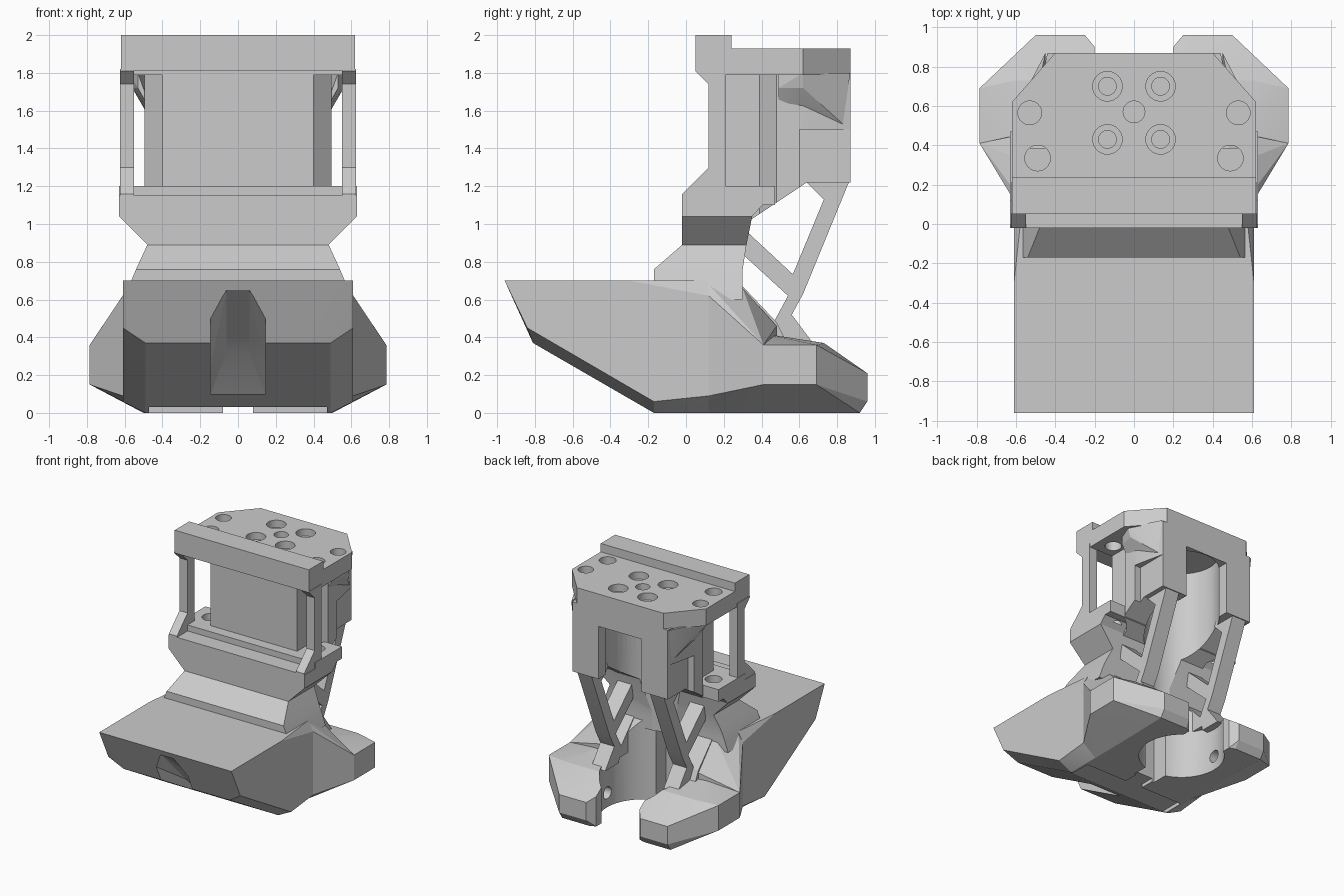
import bpy, bmesh, math
from mathutils import Vector

if "Cube" in bpy.data.objects:
    bpy.data.objects.remove(bpy.data.objects["Cube"])


def finish(bm, name):
    bmesh.ops.recalc_face_normals(bm, faces=bm.faces)
    me = bpy.data.meshes.new(name)
    bm.to_mesh(me)
    bm.free()
    ob = bpy.data.objects.new(name, me)
    bpy.context.collection.objects.link(ob)
    return ob


def prism(name, poly, axis, a, b):
    """Extrude a 2D polygon along axis from a to b."""
    bm = bmesh.new()
    place = {'x': lambda p, t: (t, p[0], p[1]),
             'y': lambda p, t: (p[0], t, p[1]),
             'z': lambda p, t: (p[0], p[1], t)}[axis]
    lo = [bm.verts.new(place(p, a)) for p in poly]
    hi = [bm.verts.new(place(p, b)) for p in poly]
    n = len(poly)
    bm.faces.new(lo)
    bm.faces.new(hi)
    for i in range(n):
        bm.faces.new((lo[i], lo[(i + 1) % n], hi[(i + 1) % n], hi[i]))
    return finish(bm, name)


def box(name, x0, x1, y0, y1, z0, z1):
    return prism(name, [(x0, y0), (x1, y0), (x1, y1), (x0, y1)], 'z', z0, z1)


def hull(name, pts, sides=(1, -1)):
    bm = bmesh.new()
    for s in sides:
        for x, y, z in pts:
            bm.verts.new((x * s, y, z))
    res = bmesh.ops.convex_hull(bm, input=bm.verts)
    junk = [v for v in res['geom_interior'] if isinstance(v, bmesh.types.BMVert)]
    bmesh.ops.delete(bm, geom=junk, context='VERTS')
    bmesh.ops.dissolve_limit(bm, angle_limit=0.01, verts=bm.verts, edges=bm.edges)
    return finish(bm, name)


def rod(p, q, r, n=32):
    """Cylinder from p to q, used as a drill."""
    p, q = Vector(p), Vector(q)
    bm = bmesh.new()
    bmesh.ops.create_cone(bm, cap_ends=True, segments=n, radius1=r, radius2=r, depth=(q - p).length)
    rot = (q - p).to_track_quat('Z', 'Y')
    for v in bm.verts:
        v.co = rot @ v.co + (p + q) / 2
    return finish(bm, 'drill')


def combine(ob, others, op='DIFFERENCE'):
    for c in others:
        m = ob.modifiers.new('b', 'BOOLEAN')
        m.operation, m.object, m.solver = op, c, 'EXACT'
        bpy.context.view_layer.objects.active = ob
        bpy.ops.object.modifier_apply(modifier=m.name)
        bpy.data.objects.remove(c)
    return ob


def both(poly):
    return poly + [(-x, y) for x, y in reversed(poly)]


CX, CY = 0.0, 0.57     # axis of the round bore

# Base: wedge nose plus two flared rear arms
base = hull('base', [
    (.61, -.96, .70), (.61, -.84, .45), (.49, -.81, .37), (.61, -.17, .06), (.49, -.17, 0),
    (.61, -.30, .70), (.56, -.17, .70), (.61, -.17, .62), (.61, .12, .62), (.565, .12, .70),
    (.61, .12, .09), (.49, .12, 0)])
arms = []
for s in (1, -1):
    arms.append(hull('arm_front', [
        (.1, .05, .68), (.1, .05, 0), (.57, .12, .68), (.61, .12, .62), (.61, .12, .09), (.49, .12, 0),
        (.5, .30, .66), (.1, .30, .66), (.46, .48, .46), (.1, .48, .46), (.785, .41, .36),
        (.785, .41, .15), (.49, .48, 0), (.1, .48, 0)], (s,)))
    arms.append(hull('arm_rear', [
        (.785, .41, .36), (.785, .41, .15), (.785, .69, .36), (.785, .69, .15), (.49, .41, 0),
        (.2, .41, 0), (.2, .41, .42), (.46, .41, .42), (.2, .73, .37), (.6, .73, .37),
        (.5, .96, .21), (.5, .96, .06), (.25, .96, .21), (.25, .96, .06), (.2, .90, .25),
        (.2, .90, 0), (.25, .92, 0), (.5, .92, 0)], (s,)))
combine(base, arms, 'UNION')
duct = hull('duct', [(.06, -1, .65), (.06, -.93, .65), (.145, -1, .52), (.145, -.9, .52),
                     (.145, -1, .10), (.145, -.32, .10), (.145, -.48, .25), (.06, -.52, .32)])
cuts = [duct, rod((CX, CY, -.1), (CX, CY, .9), .33, 48),
        box('gap', -.2, .2, .5, 1.1, -.1, .9),
        box('relief', -.47, .47, -.3, .0, -.1, .03),
        box('channel', -.08, .08, -.1, .5, -.1, .03)]
for s in (1, -1):
    cuts += [rod((s * .5, -.77, .55), (s * .5, -.77, .8), .06),
             rod((s * .125, -.70, .80), (s * .08, -.58, .42), .115),
             rod((s * .32, .08, -.1), (s * .32, .08, .12), .05),
             rod((s * .55, .57, .12), (s * .15, .57, .12), .05)]
combine(base, cuts)

# Neck: pinched waist between base and upper body
bm = bmesh.new()
prev = None
for z, w, f, b in [(.60, .60, -.17, .30), (.70, .565, -.17, .30), (.76, .54, -.17, .30),
                   (.89, .48, -.02, .32), (1.04, .63, -.02, .35), (1.15, .63, -.02, .45)]:
    ring = [bm.verts.new(c) for c in ((-w, f, z), (w, f, z), (w, b, z), (-w, b, z))]
    if prev:
        for i in range(4):
            bm.faces.new((prev[i], prev[(i + 1) % 4], ring[(i + 1) % 4], ring[i]))
    else:
        bm.faces.new(ring)
    prev = ring
bm.faces.new(prev)
neck = finish(bm, 'neck')
combine(neck, [box('shelf', -.63, .63, .12, .47, 1.1, 1.20)], 'UNION')
combine(neck, [rod((CX, CY, .5), (CX, CY, 1.5), .29, 48)]
        + [rod((s * .49, .335, 1.08), (s * .49, .335, 1.3), .065) for s in (1, -1)])

# Upper body: wall behind the fan bay, two rear legs around a round bore
upper = prism('upper_body', both([(.40, .21), (.40, .39), (.495, .48), (.495, .62), (.44, .87)]),
              'z', .95, 1.80)
combine(upper, [hull('shoulder', [
    (.53, .49, 1.80), (.53, .49, 1.72), (.58, .62, 1.80), (.56, .62, 1.72), (.45, .87, 1.80),
    (.45, .49, 1.58), (.45, .83, 1.53)], (s,)) for s in (1, -1)], 'UNION')
combine(upper, [
    prism('undercut', [(.25, .96), (.64, 1.22), (1, 1.22), (1, .8), (.25, .8)], 'x', -1, 1),
    rod((CX, CY, .5), (CX, CY, 1.79), .29, 48),
    box('rear_opening', -.2, .2, .57, 1.1, .5, 1.66)])
cuts = [rod((0, .75, 1.755), (0, 1, 1.755), .04)]
for s in (1, -1):
    cuts += [rod((s * .245, 0, z), (s * .245, 1, z), .042) for z in (1.24, 1.725)]
    cuts += [rod((s * .245, .78, 1.725), (s * .245, 1, 1.725), .06),
             rod((s * .32, .72, 1.45), (s * .32, 1, 1.45), .05)]
    # lower outer side of each leg is thinner
    cuts.append(prism('leg_trim', [(s * .44, .9), (s * .6, .9), (s * .6, 1.5), (s * .44, 1.5)],
                      'y', .60, 1))
combine(upper, cuts)

# Top plate with raised front lip and clipped rear corners
top = prism('top_plate', [(.05, 1.81), (.05, 2), (.24, 2), (.24, 1.93), (.87, 1.93), (.87, 1.79),
                          (.21, 1.79), (.21, 1.81)], 'x', -.62, .62)
cuts = [rod((0, CY, 1.5), (0, CY, 2.1), .055)]
for s in (1, -1):
    cuts.append(prism('corner', [(s * .62, .62), (s * .40, .87), (s * .40, .95), (s * .8, .95),
                                 (s * .8, .62)], 'z', 1.5, 2.1))
    cuts += [rod((s * .53, .565, 1.83), (s * .53, .565, 2.1), .06),
             rod((s * .49, .335, 1.5), (s * .49, .335, 2.1), .065),
             rod((s * .325, 0, 1.92), (s * .325, .17, 1.92), .055)]
    for y in (.43, .70):
        cuts += [rod((s * .135, y, 1.5), (s * .135, y, 2.1), .045),
                 rod((s * .135, y, 1.87), (s * .135, y, 2.1), .075)]
combine(top, cuts)

# Fan bay columns and the truss struts that carry the rear
for s, side in ((1, 'right'), (-1, 'left')):
    prism('column_' + side, [(.05, 1.82), (.05, 1.81), (.12, 1.74), (.12, 1.30), (-.02, 1.16), (-.02, 1.1),
                             (.21, 1.1), (.21, 1.82)], 'x', s * .55, s * .625)
    prism('rear_strut_' + side, [(.87, 1.26), (.87, 1.24), (.62, .63), (.56, .52), (.68, .36), (.5, .36),
                                 (.47, .49), (.54, .62), (.56, .72), (.73, 1.13), (.64, 1.22), (.66, 1.26)],
          'x', s * .27, s * .40)
    prism('diagonal_strut_' + side, [(.24, 1.0), (.29, .99), (.57, .73), (.54, .62), (.30, .84), (.24, .86)],
          'x', s * .27, s * .40)
    prism('lower_brace_' + side, [(.25, .6), (.25, .72), (.30, .67), (.48, .48), (.52, .40), (.3, .4)],
          'x', s * .27, s * .45)

for ob in bpy.context.scene.objects:
    bpy.context.view_layer.objects.active = ob
    bpy.ops.object.select_all(action='DESELECT')
    ob.select_set(True)
    bpy.ops.object.shade_smooth_by_angle(angle=math.radians(15))
